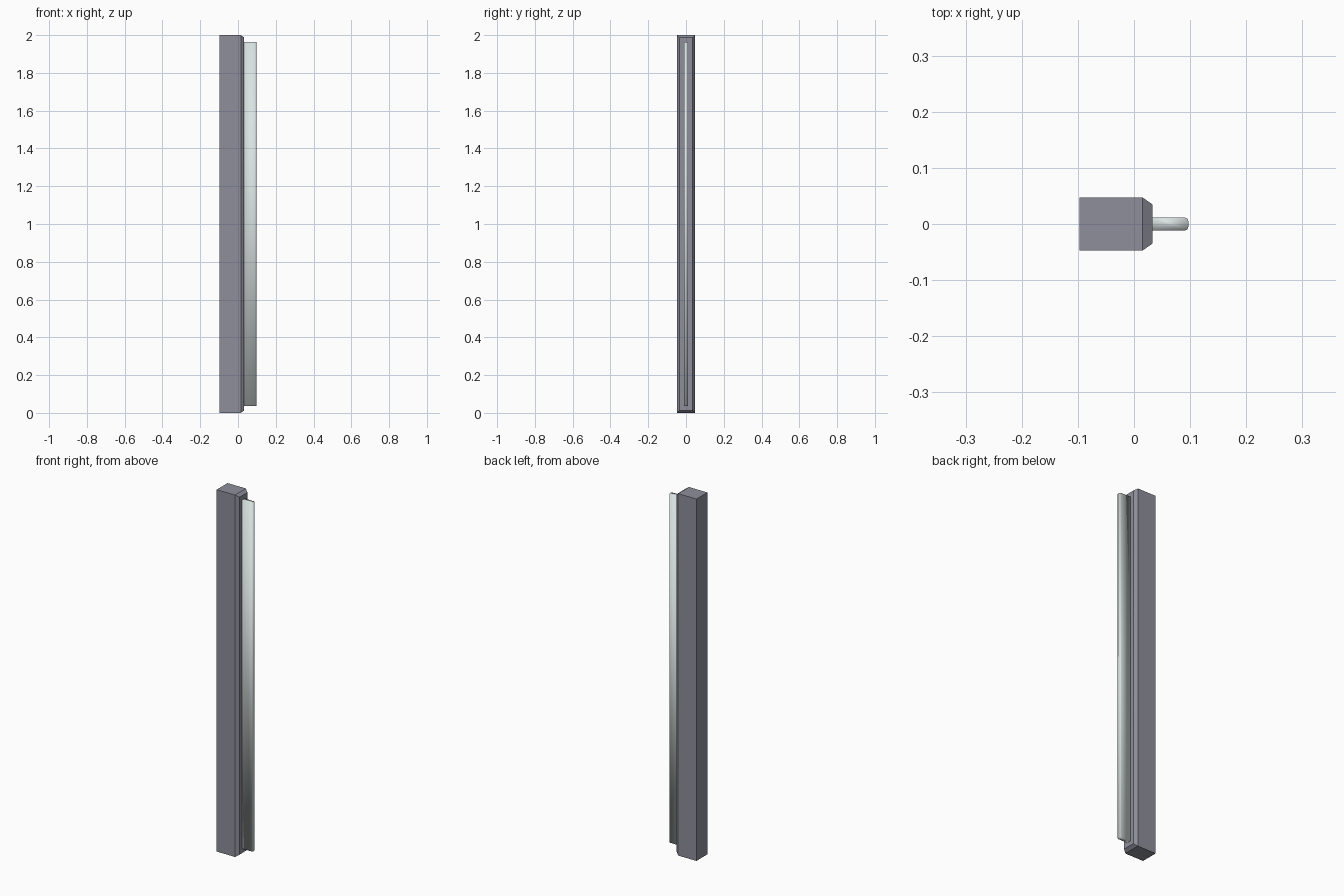
import bpy, bmesh

if "Cube" in bpy.data.objects:
    bpy.data.objects.remove(bpy.data.objects["Cube"])


def material(name, rgb):
    m = bpy.data.materials.new(name)
    m.diffuse_color = (*rgb, 1)
    m.use_nodes = True
    m.node_tree.nodes["Principled BSDF"].inputs["Base Color"].default_value = m.diffuse_color
    return m


def finish(name, bm, mat, smooth=False):
    bmesh.ops.recalc_face_normals(bm, faces=bm.faces)
    me = bpy.data.meshes.new(name)
    bm.to_mesh(me)
    bm.free()
    me.materials.append(mat)
    for p in me.polygons:
        p.use_smooth = smooth
    ob = bpy.data.objects.new(name, me)
    bpy.context.collection.objects.link(ob)
    return ob


def box(x0, x1, half_y, z0, z1):
    bm = bmesh.new()
    bmesh.ops.create_cube(bm, size=1)
    for v in bm.verts:
        v.co.x = x1 if v.co.x > 0 else x0
        v.co.y = half_y if v.co.y > 0 else -half_y
        v.co.z = z1 if v.co.z > 0 else z0
    bm.normal_update()
    return bm


housing_grey = material("housing grey", (0.27, 0.275, 0.325))
tube_white = material("tube white", (0.70, 0.77, 0.76))

# Housing: long bar whose right face is inset and pushed out as a chamfer
bm = box(-0.097, 0.015, 0.0475, 0, 2)
right = [f for f in bm.faces if f.normal.x > 0.9]
bmesh.ops.inset_region(bm, faces=right, thickness=0.018, depth=0.018)
finish("housing", bm, housing_grey)

# Light tube: thin strip with chamfered outer long edges, shaded smooth throughout
bm = box(0.03, 0.097, 0.0115, 0.037, 1.963)
long_edges = [e for e in bm.edges if all(v.co.x > 0.09 for v in e.verts)
              and abs(e.verts[0].co.z - e.verts[1].co.z) > 1]
bmesh.ops.bevel(bm, geom=long_edges, offset=0.0065, segments=2, profile=0.5,
                affect='EDGES')
finish("light_tube", bm, tube_white, smooth=True)
